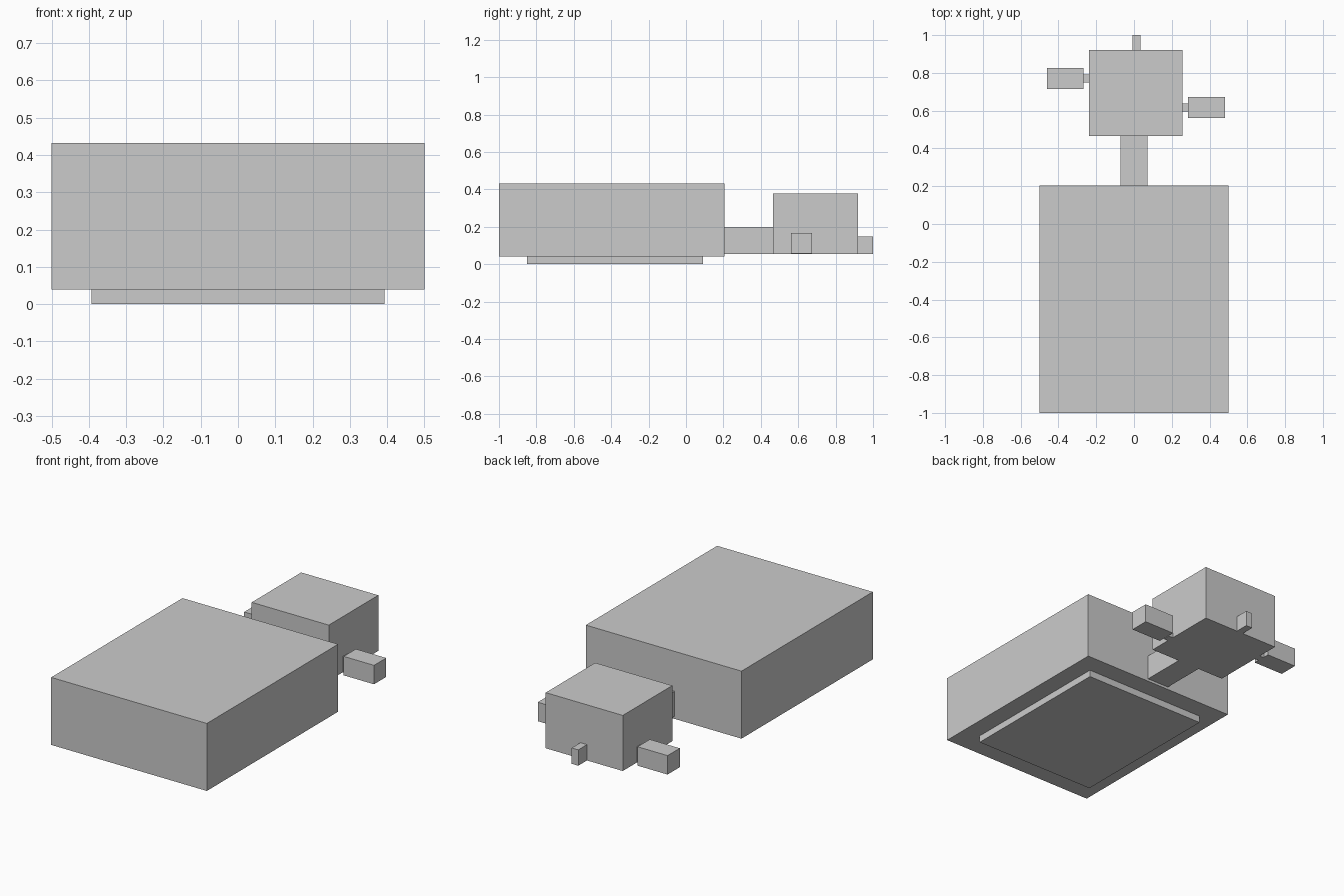
import bpy
from mathutils import Matrix, Vector

if "Cube" in bpy.data.objects:
    bpy.data.objects.remove(bpy.data.objects["Cube"])


def box(name, x, y, z):
    """Axis-aligned block from (min, max) pairs."""
    centre = Vector([(a + b) / 2 for a, b in (x, y, z)])
    size = [b - a for a, b in (x, y, z)]
    bpy.ops.mesh.primitive_cube_add(size=1, location=centre)
    ob = bpy.context.object
    ob.name = name
    ob.data.transform(Matrix.Diagonal((*size, 1)))
    return ob


# Large main block on a thin base plate
box("main_block", (-0.5, 0.5), (-1.0, 0.205), (0.04, 0.432))
box("base_plate", (-0.393, 0.393), (-0.85, 0.092), (0.0, 0.04))

# Neck leading to the smaller block
box("link_passage", (-0.071, 0.071), (0.205, 0.466), (0.055, 0.2))
box("rear_block", (-0.238, 0.257), (0.466, 0.92), (0.055, 0.378))

# Stub at the far end
low = (0.055, 0.147)
box("rear_stub", (-0.008, 0.034), (0.92, 1.0), low)

# Side pods, each joined by a narrow connector
pods = [
    ("right", (0.286, 0.481), (0.257, 0.286), 0.617),
    ("left", (-0.46, -0.267), (-0.267, -0.238), 0.770),
]
for side, pod_x, link_x, y in pods:
    box(side + "_pod", pod_x, (y - 0.056, y + 0.056), (0.058, 0.168))
    box(side + "_connector", link_x, (y - 0.021, y + 0.021), low)
